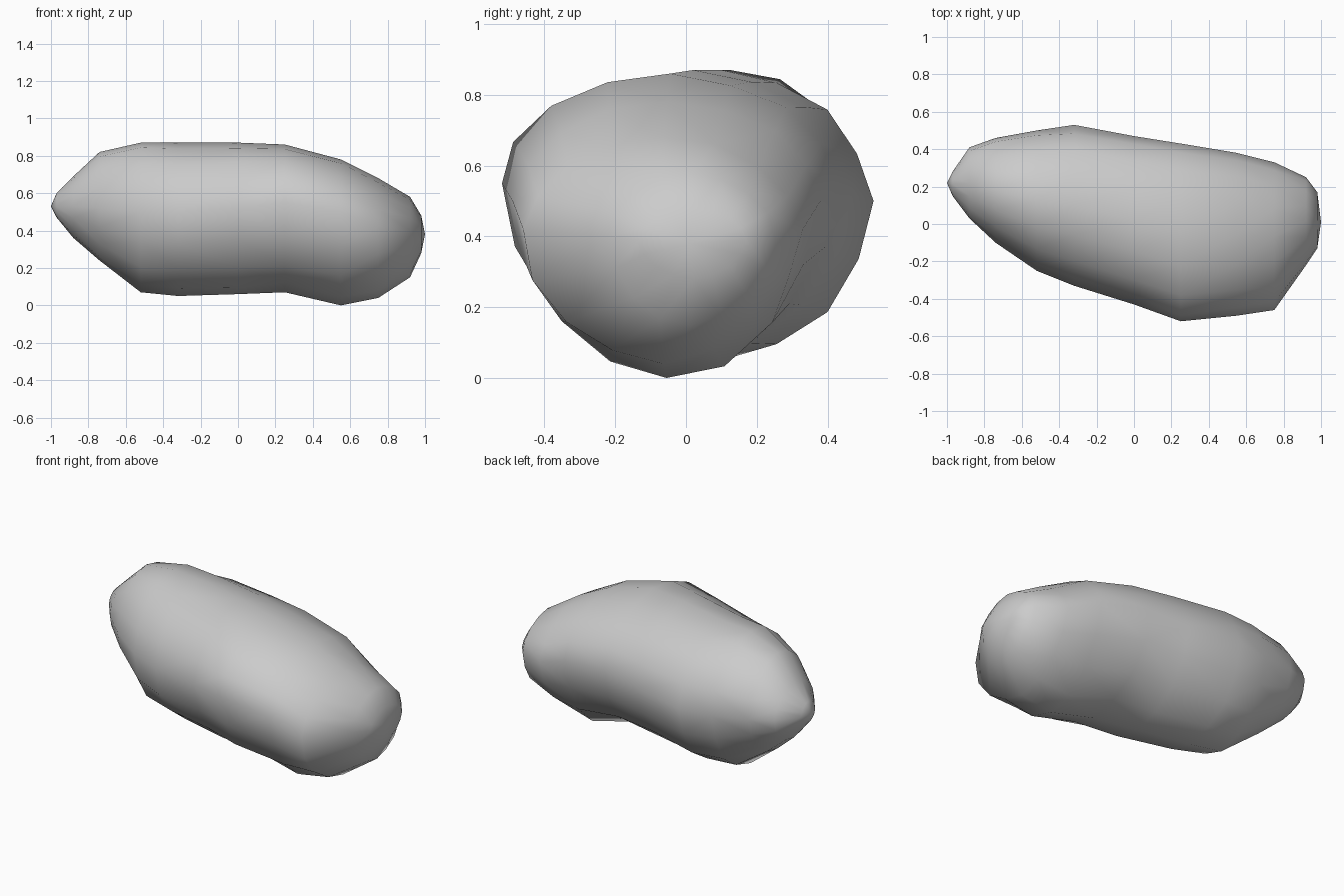
import bpy, bmesh, math, random

if "Cube" in bpy.data.objects:
    bpy.data.objects.remove(bpy.data.objects["Cube"])
random.seed(4)

# Stone colour
stone = bpy.data.materials.new("grey stone")
stone.use_nodes = True
grey = (0.6, 0.6, 0.6, 1)
stone.diffuse_color = grey
stone.node_tree.nodes["Principled BSDF"].inputs["Base Color"].default_value = grey

# Cross-sections along the boulder: x, front y, back y, bottom, top, widest height
SECTIONS = [
    (-0.97, 0.15, 0.28, 0.47, 0.6, 0.53),
    (-0.88, 0.03, 0.41, 0.36, 0.69, 0.53),
    (-0.74, -0.1, 0.46, 0.24, 0.82, 0.52),
    (-0.52, -0.25, 0.5, 0.07, 0.87, 0.5),
    (-0.32, -0.33, 0.53, 0.05, 0.87, 0.5),
    (0, -0.43, 0.47, 0.06, 0.87, 0.52),
    (0.25, -0.52, 0.43, 0.07, 0.86, 0.55),
    (0.55, -0.49, 0.38, 0, 0.78, 0.5),
    (0.75, -0.46, 0.33, 0.04, 0.68, 0.42),
    (0.92, -0.22, 0.25, 0.15, 0.58, 0.4),
    (0.98, -0.13, 0.17, 0.28, 0.48, 0.39),
]
SIDES = 16


def signed_power(value, power):
    return math.copysign(abs(value) ** power, value)


def section_ring(bm, x, front, back, low, high, waist):
    middle = (front + back) / 2
    ring = []
    for i in range(SIDES):
        a = math.tau * i / SIDES
        c, s = signed_power(math.cos(a), 1.03), signed_power(math.sin(a), 1.03)
        # Leave the four extreme points in place and roughen the rest
        rough = 1 if i % (SIDES // 4) == 0 else random.uniform(0.965, 1.015)
        y = middle + c * rough * (back - front) / 2
        z = waist + s * rough * ((high - waist) if s > 0 else (waist - low))
        ring.append(bm.verts.new((x, y, z)))
    return ring


# Boulder body
bm = bmesh.new()
rings = [section_ring(bm, *section) for section in SECTIONS]
for a, b in zip(rings, rings[1:]):
    for i in range(SIDES):
        j = (i + 1) % SIDES
        bm.faces.new((a[i], a[j], b[j], b[i]))

# Blunt tips at both ends
for ring, tip in ((rings[0], (-1, 0.22, 0.53)), (rings[-1], (1, 0.01, 0.38))):
    point = bm.verts.new(tip)
    for i in range(SIDES):
        bm.faces.new((ring[i], ring[(i + 1) % SIDES], point))

bmesh.ops.triangulate(bm, faces=bm.faces[:])
bmesh.ops.recalc_face_normals(bm, faces=bm.faces[:])
mesh = bpy.data.meshes.new("boulder")
bm.to_mesh(mesh)
bm.free()
mesh.materials.append(stone)
boulder = bpy.data.objects.new("boulder", mesh)
bpy.context.collection.objects.link(boulder)
bpy.context.view_layer.objects.active = boulder
boulder.select_set(True)
bpy.ops.object.shade_smooth_by_angle(angle=math.radians(60))
